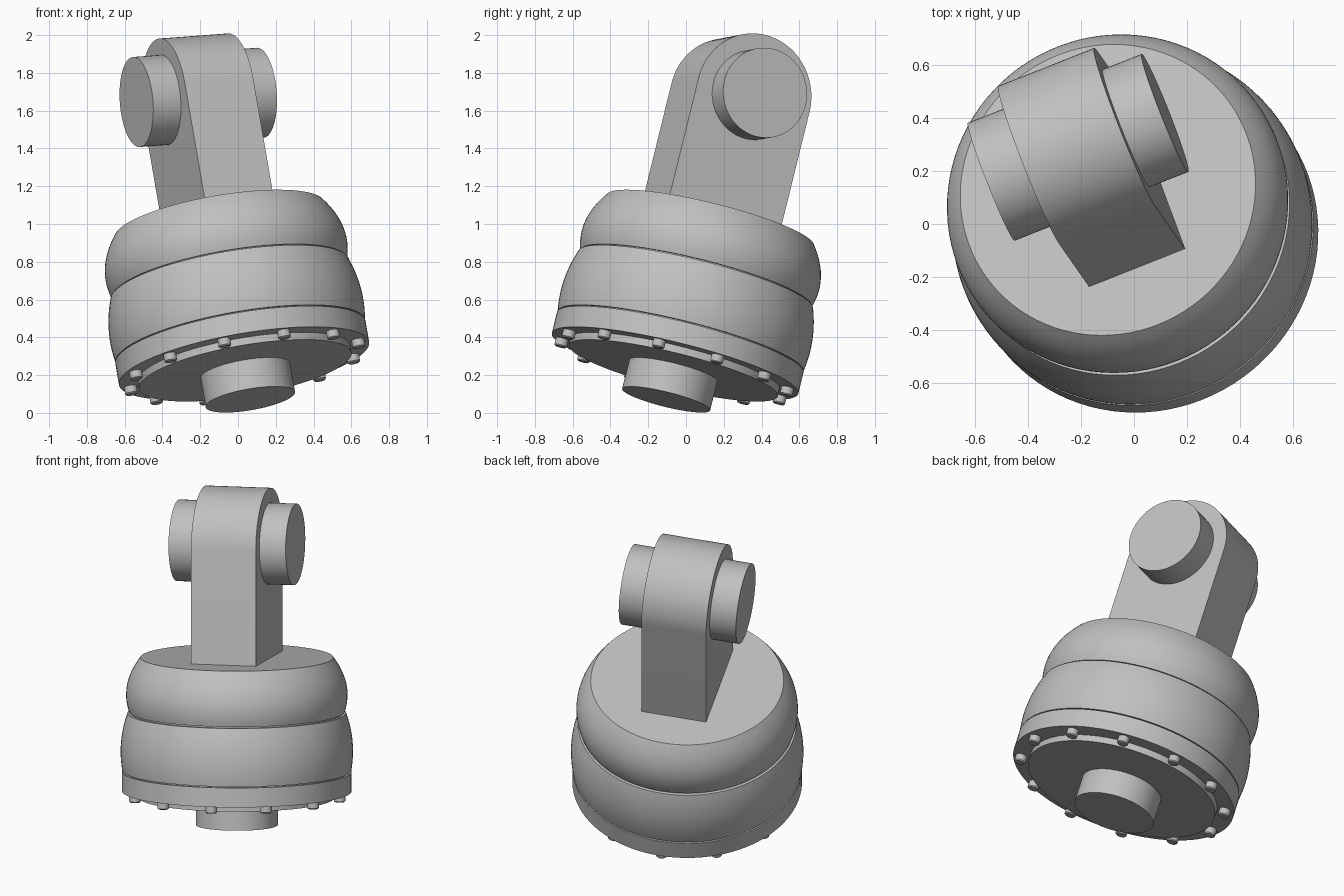
import bpy, bmesh, math
from mathutils import Vector, Matrix

cube = bpy.data.objects.get("Cube")
if cube:
    bpy.data.objects.remove(cube, do_unlink=True)

# Single grey material
grey = bpy.data.materials.new("plain_grey")
grey.use_nodes = True
colour = (0.53, 0.53, 0.53, 1)
grey.diffuse_color = colour
grey.node_tree.nodes["Principled BSDF"].inputs["Base Color"].default_value = colour

# Tilted frame: local z runs up the joint axis, local x along the pin
axis = Vector((-0.165, 0.236, 0.958)).normalized()
side = axis.cross(Vector((0.927, 0.368, 0.071))).normalized()
pin_dir = side.cross(axis)
FRAME = Matrix.Translation((0.065, -0.105, 0.071)) @ Matrix((pin_dir, side, axis)).transposed().to_4x4()


def finish(name, bm, local=Matrix()):
    bmesh.ops.recalc_face_normals(bm, faces=bm.faces)
    mesh = bpy.data.meshes.new(name)
    bm.to_mesh(mesh)
    bm.free()
    mesh.materials.append(grey)
    ob = bpy.data.objects.new(name, mesh)
    bpy.context.collection.objects.link(ob)
    ob.matrix_world = FRAME @ local
    bpy.ops.object.select_all(action='DESELECT')
    ob.select_set(True)
    bpy.context.view_layer.objects.active = ob
    bpy.ops.object.shade_smooth_by_angle(angle=math.radians(30))
    return ob


def lathe(name, profile, segments=96, local=Matrix()):
    """Solid of revolution from (radius, height) pairs, flat caps."""
    bm = bmesh.new()
    rings = []
    for r, z in profile:
        angles = [2 * math.pi * i / segments for i in range(segments)]
        rings.append([bm.verts.new((r * math.cos(a), r * math.sin(a), z)) for a in angles])
    for low, high in zip(rings, rings[1:]):
        for i in range(segments):
            j = (i + 1) % segments
            bm.faces.new((low[i], low[j], high[j], high[i]))
    bm.faces.new(rings[0][::-1])
    bm.faces.new(rings[-1])
    return finish(name, bm, local)


def bulge(r_max, z_mid, curve, z0, z1, steps=14):
    """Barrel-shaped profile."""
    heights = [z0 + (z1 - z0) * i / steps for i in range(steps + 1)]
    return [(r_max - curve * (z - z_mid) ** 2, z) for z in heights]


# Body, from the bottom up
lathe("bottom_stub", [(0.24, 0), (0.24, 0.18)])
lathe("bottom_plate", [(0.57, 0.16), (0.57, 0.22)])
lathe("flange", [(0.672, 0.2), (0.672, 0.315)])
lathe("lower_groove", [(0.655, 0.3), (0.655, 0.34)])
lathe("lower_bulge", bulge(0.68, 0.435, 0.79, 0.322, 0.662))
lathe("upper_groove", [(0.62, 0.64), (0.62, 0.69)])
lathe("upper_bulge", bulge(0.648, 0.77, 1.73, 0.67, 0.99))

# Ring of bolts under the flange
for k in range(12):
    spot = Matrix.Rotation(math.radians(30 * k), 4, 'Z') @ Matrix.Translation((0.62, 0, 0))
    lathe(f"bolt_{k + 1}", [(0.028, 0.157), (0.034, 0.163), (0.034, 0.21)], 24, spot)

# Arm with a rounded top
PIN_Z, ARM_R, ARM_HALF = 1.67, 0.326, 0.195
bm = bmesh.new()
outline = [(-ARM_R, 0.95), (ARM_R, 0.95)]
for i in range(49):
    a = math.pi * i / 48
    outline.append((ARM_R * math.cos(a), PIN_Z + ARM_R * math.sin(a)))
face = bm.faces.new([bm.verts.new((-ARM_HALF, y, z)) for y, z in outline])
extruded = bmesh.ops.extrude_face_region(bm, geom=[face])["geom"]
moved = [g for g in extruded if isinstance(g, bmesh.types.BMVert)]
bmesh.ops.translate(bm, verts=moved, vec=(2 * ARM_HALF, 0, 0))
finish("arm", bm)

# Cross pin through the arm
across = Matrix.Translation((0, 0, PIN_Z)) @ Matrix.Rotation(math.pi / 2, 4, 'Y')
lathe("cross_pin", [(0.239, -0.353), (0.239, 0.353)], 64, across)
